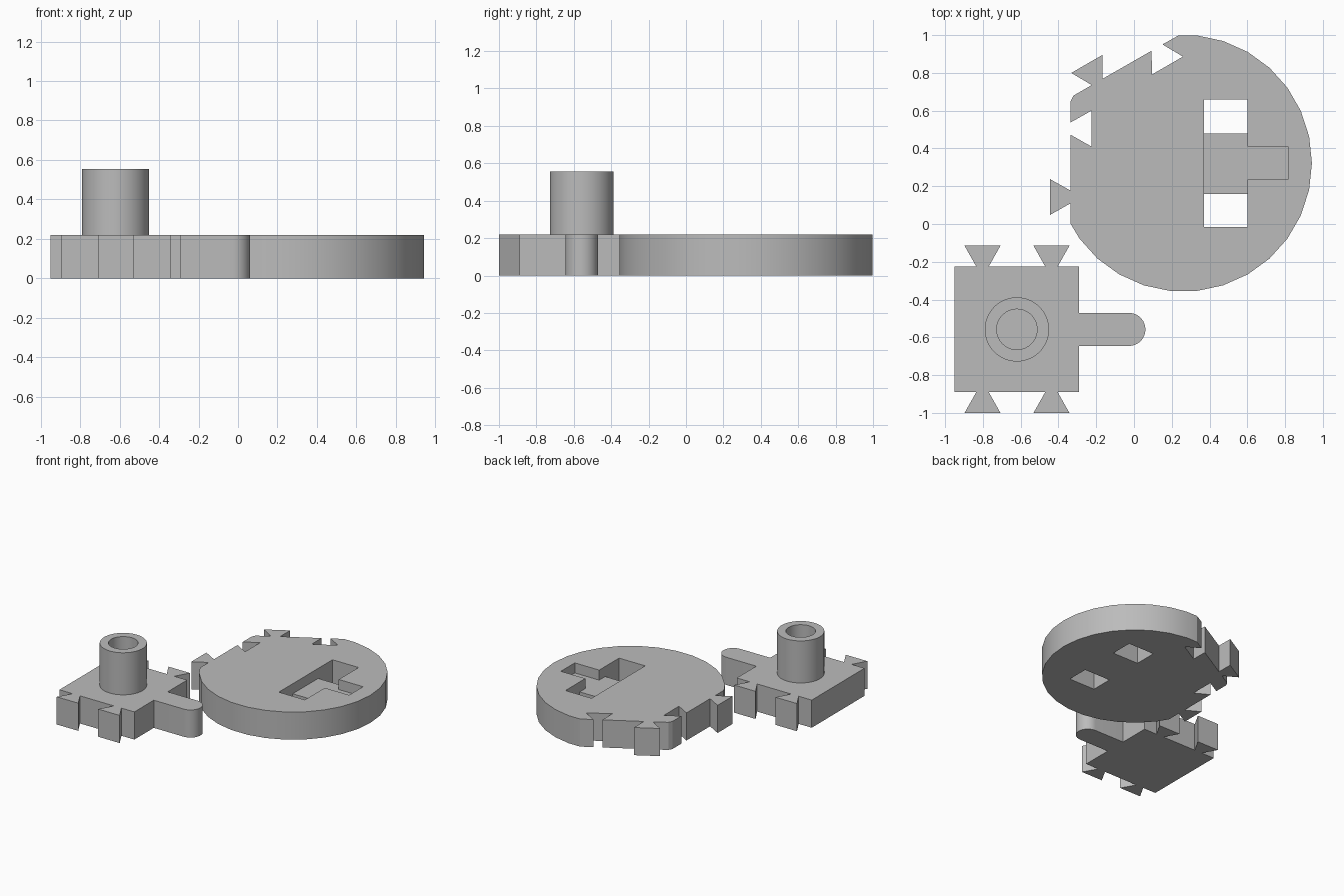
import bpy, bmesh, math
from mathutils import Vector

old = bpy.data.objects.get("Cube")
if old:
    bpy.data.objects.remove(old, do_unlink=True)

THICK = 0.22
grey = bpy.data.materials.new("plain grey")
colour = (0.5, 0.5, 0.5, 1)
grey.diffuse_color = colour
grey.use_nodes = True
grey.node_tree.nodes["Principled BSDF"].inputs["Base Color"].default_value = colour


def arc(cx, cy, r, start, end, step):
    return [(cx + r * math.cos(math.radians(a)), cy + r * math.sin(math.radians(a)))
            for a in range(start, end + 1, step)]


def dovetail(mid, along, side):
    """Four points of a joint; side is 1 for a tail, -1 for a socket."""
    t = Vector(along).normalized()
    n = Vector((t.y, -t.x)) * side * 0.11
    m = Vector(mid)
    return [tuple(p) for p in (m - t * 0.033, m - t * 0.095 + n,
                               m + t * 0.095 + n, m + t * 0.033)]


def prism(name, outline, z0, z1):
    """Counter-clockwise outline extruded from z0 to z1."""
    bm = bmesh.new()
    base = bm.faces.new([bm.verts.new((x, y, z0)) for x, y in outline])
    grown = bmesh.ops.extrude_face_region(bm, geom=[base], use_keep_orig=True)
    verts = [v for v in grown["geom"] if isinstance(v, bmesh.types.BMVert)]
    bmesh.ops.translate(bm, verts=verts, vec=(0, 0, z1 - z0))
    bmesh.ops.recalc_face_normals(bm, faces=bm.faces)
    mesh = bpy.data.meshes.new(name)
    bm.to_mesh(mesh)
    bm.free()
    obj = bpy.data.objects.new(name, mesh)
    mesh.materials.append(grey)
    bpy.context.collection.objects.link(obj)
    return obj


def activate(obj):
    bpy.ops.object.select_all(action='DESELECT')
    obj.select_set(True)
    bpy.context.view_layer.objects.active = obj


def cut(obj, outline, z0, z1):
    cutter = prism("cutter", outline, z0, z1)
    cutter.hide_render = True
    mod = obj.modifiers.new("cut", 'BOOLEAN')
    mod.operation, mod.solver, mod.object = 'DIFFERENCE', 'EXACT', cutter
    activate(obj)
    bpy.ops.object.modifier_apply(modifier=mod.name)
    bpy.data.objects.remove(cutter, do_unlink=True)


def smooth(obj):
    activate(obj)
    bpy.ops.object.shade_smooth_by_angle(angle=math.radians(20))


def rect(x0, x1, y0, y1):
    return [(x0, y0), (x1, y0), (x1, y1), (x0, y1)]


# Round plate with two flats, each carrying one tail and one socket
slope = (-math.cos(math.pi / 6), -0.5)
down = (0, -1)
outline = arc(0.262, 0.322, 0.68, 216, 444, 12) + [(0.235, 0.998)]
outline += dovetail((0.122, 0.934), slope, -1)
outline += dovetail((-0.195, 0.752), slope, 1)
outline += [(-0.32, 0.68), (-0.335, 0.65)]
outline += dovetail((-0.335, 0.505), down, -1)
outline += dovetail((-0.335, 0.143), down, 1)
outline += [(-0.335, 0.0)]
disc = prism("round_plate", outline, 0, THICK)

# T-shaped recess, open to below at both ends of its crossbar
recess = [(0.37, -0.015), (0.6, -0.015), (0.6, 0.235), (0.815, 0.235),
          (0.815, 0.41), (0.6, 0.41), (0.6, 0.66), (0.37, 0.66)]
cut(disc, recess, THICK - 0.08, THICK + 0.1)
for y0, y1 in ((-0.015, 0.16), (0.48, 0.66)):
    cut(disc, rect(0.37, 0.6, y0, y1), -0.1, THICK + 0.1)
smooth(disc)

# Square plate with paired tails and a round-ended arm
left, right, front, back = -0.95, -0.29, -0.89, -0.225
cx, cy = -0.62, -0.558
outline = [(left, front)]
for x in (-0.802, -0.437):
    outline += dovetail((x, front), (1, 0), 1)
outline += [(right, front), (right, cy - 0.0875)]
outline += arc(-0.027, cy, 0.0875, -90, 90, 10)
outline += [(right, cy + 0.0875), (right, back)]
for x in (-0.437, -0.802):
    outline += dovetail((x, back), (-1, 0), 1)
outline += [(left, back)]
smooth(prism("square_plate", outline, 0, THICK))

# Hollow post standing on the square plate
post = prism("hollow_post", arc(cx, cy, 0.17, 0, 354, 6), THICK, 0.555)
cut(post, arc(cx, cy, 0.107, 0, 354, 6), THICK - 0.05, 0.65)
smooth(post)
